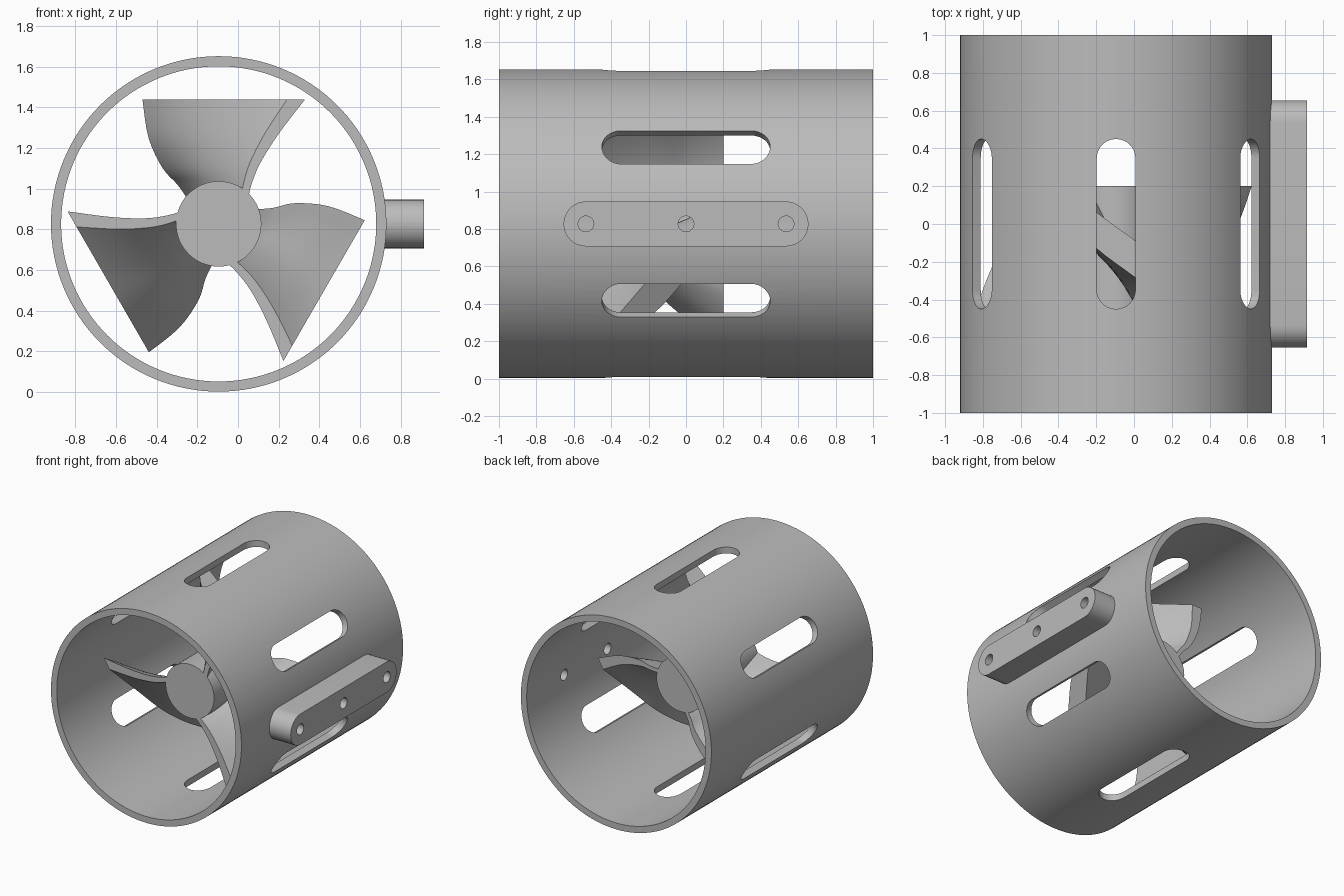
import bpy, bmesh
from math import cos, sin, pi, radians
from mathutils import Matrix, Vector

if "Cube" in bpy.data.objects:
    bpy.data.objects.remove(bpy.data.objects["Cube"])

CX, CZ = -0.095, 0.827          # tube axis, running along y
R_OUT, R_IN, R_HUB = 0.825, 0.775, 0.21
Y_FRONT, Y_BACK = -0.46, 0.2    # rotor extent
AXIS = Matrix.Translation((CX, 0, CZ))

grey = bpy.data.materials.new("plain grey")
grey.use_nodes = True
grey.diffuse_color = (0.5, 0.5, 0.5, 1)
grey.node_tree.nodes["Principled BSDF"].inputs["Base Color"].default_value = (0.5, 0.5, 0.5, 1)


def loft(name, rings, matrix=Matrix(), closed=False):
    """Skin equal-length rings of points; cap the ends, or join last to first."""
    bm = bmesh.new()
    loops = [[bm.verts.new(matrix @ Vector(p)) for p in ring] for ring in rings]
    n = len(loops[0])
    pairs = list(zip(loops, loops[1:]))
    if closed:
        pairs.append((loops[-1], loops[0]))
    else:
        bm.faces.new(loops[0])
        bm.faces.new(loops[-1])
    for a, b in pairs:
        for i in range(n):
            j = (i + 1) % n
            bm.faces.new((a[i], a[j], b[j], b[i]))
    bmesh.ops.recalc_face_normals(bm, faces=bm.faces)
    mesh = bpy.data.meshes.new(name)
    bm.to_mesh(mesh)
    bm.free()
    mesh.materials.append(grey)
    obj = bpy.data.objects.new(name, mesh)
    bpy.context.collection.objects.link(obj)
    return obj


def circle(r, y, n=128):
    return [(r * cos(2 * pi * i / n), y, r * sin(2 * pi * i / n)) for i in range(n)]


def stadium(x, r, half, y=0, n=16):
    """Rounded bar outline in the yz plane; half is the straight half length."""
    pts = []
    for side in (1, -1):
        for i in range(n + 1):
            a = pi * i / n
            pts.append((x, y + side * (half + r * sin(a)), side * r * cos(a)))
    return pts


def cut(obj, cutters):
    for c in cutters:
        m = obj.modifiers.new("cut", "BOOLEAN")
        m.operation, m.solver, m.object = "DIFFERENCE", "EXACT", c
    bpy.context.view_layer.update()
    dg = bpy.context.evaluated_depsgraph_get()
    mesh = bpy.data.meshes.new_from_object(obj.evaluated_get(dg))
    obj.modifiers.clear()
    obj.data = mesh


def smooth(obj, angle=30):
    obj.data.shade_smooth()
    obj.data.set_sharp_from_angle(angle=radians(angle))


# Tube shell
tube = loft("tube_shell", [circle(R_OUT, -1), circle(R_OUT, 1), circle(R_IN, 1), circle(R_IN, -1)],
            AXIS, closed=True)

# Side mount bar
mount = loft("side_mount", [stadium(x, 0.12, 0.535) for x in (0.79, 1.01)], AXIS)

# Six slots around the tube and three screw holes
slots = [loft("slot_cutter", [stadium(x, 0.1025, 0.3475) for x in (0.6, 1)],
              AXIS @ Matrix.Rotation(radians(30 + 60 * k), 4, "Y")) for k in range(6)]
holes = [loft("hole_cutter", [[(x, y + 0.042 * cos(2 * pi * i / 32), 0.042 * sin(2 * pi * i / 32))
                               for i in range(32)] for x in (0.6, 1.2)], AXIS)
         for y in (-0.535, 0, 0.535)]
cut(tube, slots + holes)
cut(mount, holes)
for c in slots + holes:
    bpy.data.objects.remove(c)
smooth(tube)
smooth(mount)

# Rotor hub
smooth(loft("hub", [circle(R_HUB, Y_FRONT, 64), circle(R_HUB, Y_BACK, 64)], AXIS))


# Rotor blades: one curved section, narrowing from tip to root
def curve(pts, t):
    """Smooth interpolation through evenly weighted points."""
    s = min(int(t * (len(pts) - 1)), len(pts) - 2)
    f = t * (len(pts) - 1) - s
    p = [pts[max(0, min(len(pts) - 1, s + k))] for k in (-1, 0, 1, 2)]
    return [b + 0.5 * f * (c - a + f * (2 * a - 5 * b + 4 * c - d + f * (3 * (b - c) + d - a)))
            for a, b, c, d in zip(*p)]


FACE = [(0, 0.2), (0.15, 0.03), (0.34, -0.13), (0.59, -0.28), (0.89, Y_FRONT)]
LEAD = [(-0.14, 0.1), (-0.2, 0.19), (-0.275, 0.273), (-0.345, 0.423), (-0.375, 0.613)]
TRAIL = [(0.14, 0.1), (0.16, 0.19), (0.205, 0.3), (0.295, 0.443), (0.425, 0.613)]
STEPS = 16
half = [curve(FACE, i / STEPS) for i in range(STEPS + 1)]
section = half + [(1 - u, Y_FRONT + Y_BACK - y) for u, y in half]
rings = []
for i in range(STEPS + 1):
    lead, trail = curve(LEAD, i / STEPS), curve(TRAIL, i / STEPS)
    rings.append([(lead[0] + u * (trail[0] - lead[0]), y, lead[1] + u * (trail[1] - lead[1]))
                  for u, y in section])
for k in range(3):
    smooth(loft("blade_%d" % (k + 1), rings, AXIS @ Matrix.Rotation(radians(120 * k), 4, "Y")))
